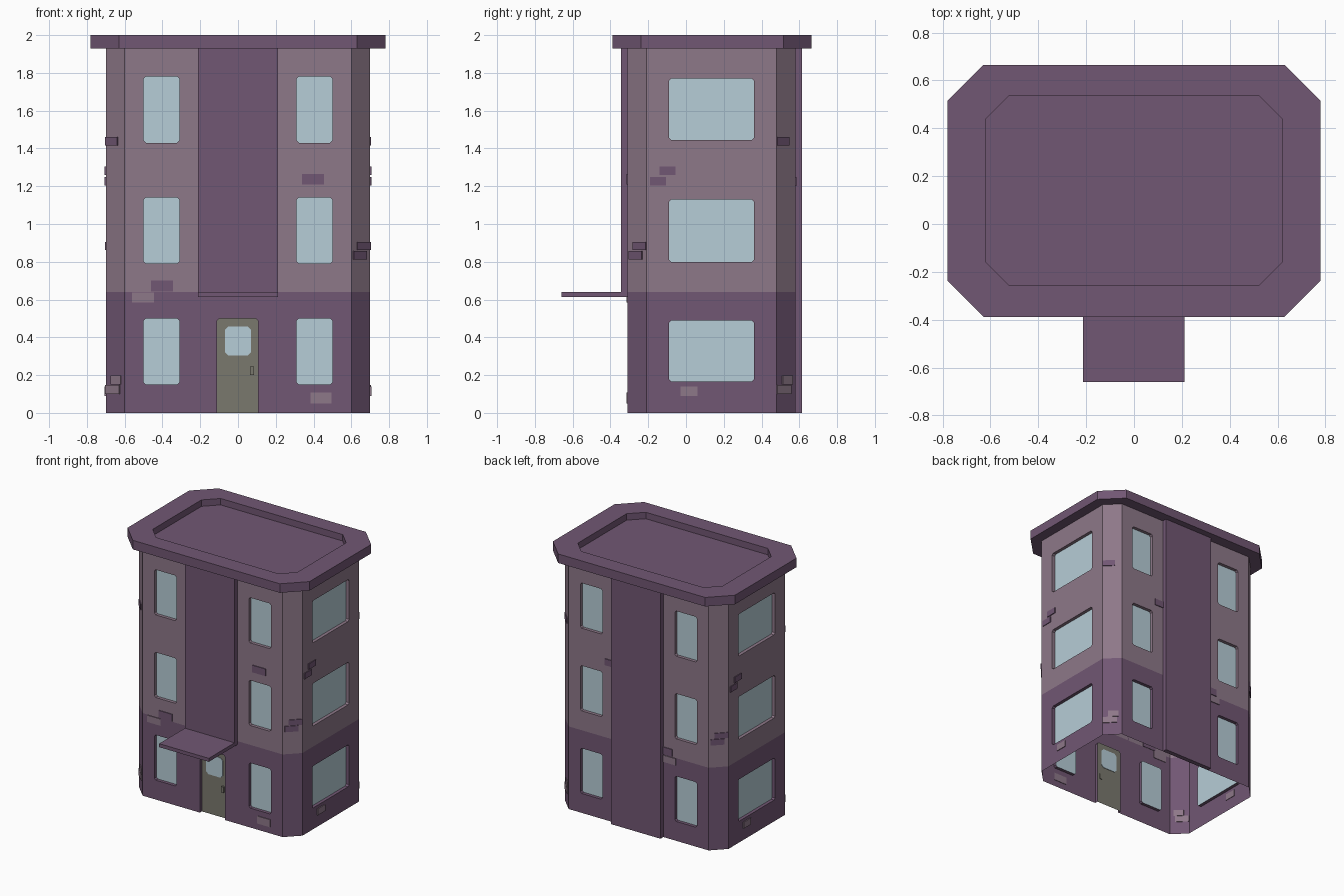
import bpy, bmesh
from mathutils import Vector

if "Cube" in bpy.data.objects:
    bpy.data.objects.remove(bpy.data.objects["Cube"])


def material(name, rgb):
    m = bpy.data.materials.new(name)
    m.diffuse_color = (*rgb, 1)
    m.use_nodes = True
    m.node_tree.nodes["Principled BSDF"].inputs["Base Color"].default_value = m.diffuse_color
    return m


MATS = [material("dark purple", (.165, .095, .172)),
        material("light mauve", (.27, .188, .25)),
        material("window glass", (.47, .61, .68)),
        material("door olive grey", (.195, .19, .155))]
PURPLE, MAUVE, GLASS, DOOR = range(4)
BAND = 0.64      # height where the wall colour changes
TOP = 1.93       # underside of roof


def finish(name, bm):
    me = bpy.data.meshes.new(name)
    bm.to_mesh(me)
    bm.free()
    for m in MATS:
        me.materials.append(m)
    ob = bpy.data.objects.new(name, me)
    bpy.context.collection.objects.link(ob)
    return ob


def face(bm, pts, mat):
    f = bm.faces.new([bm.verts.new(p) for p in pts])
    f.material_index = mat


class Wall:
    """Vertical plane with u along the wall, z up, d outwards."""

    def __init__(self, a, b):
        self.a, self.b = Vector((*a, 0)), Vector((*b, 0))
        self.len = (self.b - self.a).length
        self.t = (self.b - self.a).normalized()
        self.n = Vector((self.t.y, -self.t.x, 0))

    def p(self, u, z, d=0):
        return self.a + self.t * u + self.n * d + Vector((0, 0, z))

    def panel(self, bm, holes):
        us = sorted({0, self.len, *[h[0] for h in holes], *[h[1] for h in holes]})
        zs = sorted({0, BAND, TOP, *[h[2] for h in holes], *[h[3] for h in holes]})
        for u0, u1 in zip(us, us[1:]):
            for z0, z1 in zip(zs, zs[1:]):
                u, z = (u0 + u1) / 2, (z0 + z1) / 2
                if any(h[0] < u < h[1] and h[2] < z < h[3] for h in holes):
                    continue
                face(bm, [self.p(u0, z0), self.p(u1, z0), self.p(u1, z1), self.p(u0, z1)],
                     PURPLE if z < BAND else MAUVE)
        for u0, u1, z0, z1, mat in holes:
            self.recess(bm, u0, u1, z0, z1, mat)

    def recess(self, bm, u0, u1, z0, z1, mat, depth=-.025):
        wall = PURPLE if z0 < BAND else MAUVE
        c = .012
        ring = cut_rect(u0, u1, z0, z1, c if z0 > 0 else 0, c)
        for cu, cz, su, sz in ((u0, z0, 1, 1), (u1, z0, -1, 1), (u1, z1, -1, -1), (u0, z1, 1, -1)):
            if cz > 0:   # small wall triangles filling the clipped corners
                tri = [(cu, cz), (cu + su * c, cz), (cu, cz + sz * c)]
                if su * sz < 0:
                    tri.reverse()
                face(bm, [self.p(*q) for q in tri], wall)
        for q, r in zip(ring, ring[1:] + ring[:1]):
            if q[1] + r[1] > 0:
                face(bm, [self.p(*q), self.p(*r), self.p(*r, depth), self.p(*q, depth)], wall)
        face(bm, [self.p(*q, depth) for q in ring], mat)

    def plate(self, bm, ring, d0, d1, mat):
        face(bm, [self.p(*q, d1) for q in ring], mat)
        face(bm, [self.p(*q, d0) for q in reversed(ring)], mat)
        for q, r in zip(ring, ring[1:] + ring[:1]):
            face(bm, [self.p(*q, d0), self.p(*r, d0), self.p(*r, d1), self.p(*q, d1)], mat)


def cut_rect(u0, u1, z0, z1, cb=0, ct=0):
    pts = [(u0 + cb, z0), (u1 - cb, z0)]
    pts += [(u1, z0 + cb)] if cb else []
    pts += [(u1, z1 - ct)]
    pts += [(u1 - ct, z1), (u0 + ct, z1)] if ct else [(u0, z1)]
    pts += [(u0, z1 - ct)] if ct else []
    pts += [(u0, z0 + cb)] if cb else []
    return pts


def octagon(x, y0, y1, c, z):
    return [Vector((px, py, z)) for px, py in
            ((-x + c, y0), (x - c, y0), (x, y0 + c), (x, y1 - c),
             (x - c, y1), (-x + c, y1), (-x, y1 - c), (-x, y0 + c))]


# wall planes: front, front right, right, back right, back, back left, left, front left
base = octagon(.70, -.31, .58, .10, 0)
walls = [Wall(p.xy, q.xy) for p, q in zip(base, base[1:] + base[:1])]

# walls with recessed windows and door, open underneath
rows = [(.15, .50), (.79, 1.14), (1.43, 1.78)]
long_win = [(u, u + .19, a, b, GLASS) for a, b in rows for u in (.10, .91)]
side_win = [(.12, .57, a, b, GLASS) for a, b in ((.165, .49), (.80, 1.13), (1.445, 1.77))]
door_hole = [(.49, .706, 0, .50, DOOR)]
holes = {0: long_win + door_hole, 2: side_win, 4: long_win, 6: side_win}
bm = bmesh.new()
for i, w in enumerate(walls):
    w.panel(bm, holes.get(i, []))
bmesh.ops.remove_doubles(bm, verts=bm.verts, dist=.0001)
finish("walls", bm)

# door glass and handle
bm = bmesh.new()
walls[0].plate(bm, cut_rect(.53, .67, .305, .458, .018, .018), -.029, -.021, GLASS)
finish("door_glass", bm)
bm = bmesh.new()
walls[0].plate(bm, cut_rect(.664, .686, .20, .245), -.03, -.010, DOOR)
finish("door_handle", bm)

# loose bricks: wall -> (u0, u1, z0, z1, colour)
right = [(.07, .155, 1.26, 1.305, PURPLE), (.02, .105, 1.205, 1.25, PURPLE),
         (.18, .27, .09, .14, MAUVE)]
steps = [(.042, .141, .862, .905, PURPLE), (.014, .113, .813, .858, PURPLE)]
worn = [(.0, .09, 1.415, 1.46, PURPLE), (.04, .115, .15, .198, MAUVE),
        (.0, .105, .10, .148, MAUVE)]
bricks = {0: [(.04, .155, .585, .637, MAUVE), (.14, .255, .643, .70, PURPLE),
              (.94, 1.055, 1.21, 1.265, PURPLE), (.985, 1.095, .05, .108, MAUVE)],
          4: [(.31, .42, 1.20, 1.25, PURPLE), (.80, .89, .645, .70, PURPLE),
              (.81, .92, .585, .637, MAUVE)],
          2: right, 6: right, 1: steps, 5: steps, 7: worn, 3: worn}
bm = bmesh.new()
for i, items in bricks.items():
    for u0, u1, z0, z1, mat in items:
        walls[i].plate(bm, cut_rect(u0, u1, z0, z1), -.004, .006, mat)
finish("bricks", bm)

# projecting centre strips and the door canopy
for name, i, z0, z1, d0, d1 in (("front_pilaster", 0, BAND, TOP, 0, .035),
                                ("back_pilaster", 4, 0, TOP, 0, .035),
                                ("door_canopy", 0, .613, BAND, 0, .35)):
    bm = bmesh.new()
    walls[i].plate(bm, cut_rect(.387, .812, z0, z1), d0, d1, PURPLE)
    finish(name, bm)

# roof slab with sunken deck
bm = bmesh.new()
rings = [octagon(.78, -.388, .665, .15, TOP), octagon(.78, -.388, .665, .15, 2),
         octagon(.62, -.255, .535, .097, 2), octagon(.62, -.255, .535, .097, 1.95)]
for lo, hi in zip(rings, rings[1:]):
    for k in range(8):
        j = (k + 1) % 8
        face(bm, [lo[k], lo[j], hi[j], hi[k]], PURPLE)
face(bm, rings[-1], PURPLE)
face(bm, rings[0][::-1], PURPLE)
bmesh.ops.remove_doubles(bm, verts=bm.verts, dist=.0001)
finish("roof", bm)
